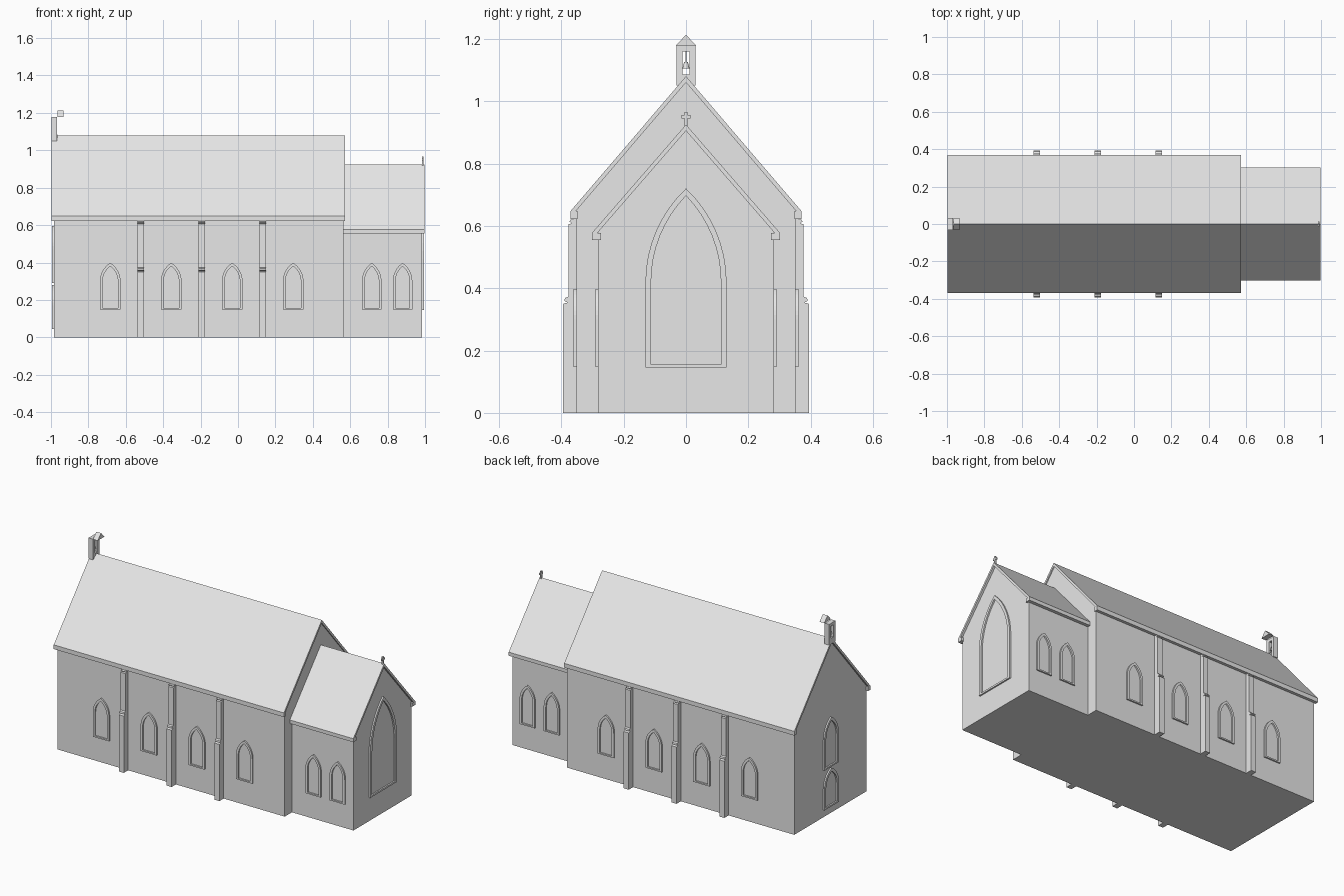
import bpy, bmesh, math
from mathutils import Vector

cube = bpy.data.objects.get("Cube")
if cube:
    bpy.data.objects.remove(cube, do_unlink=True)

stone = bpy.data.materials.new("pale_stone")
stone.use_nodes = True
COLOUR = (0.8, 0.8, 0.8, 1)
stone.diffuse_color = COLOUR
stone.node_tree.nodes["Principled BSDF"].inputs["Base Color"].default_value = COLOUR


def finish(name, bm):
    bmesh.ops.recalc_face_normals(bm, faces=bm.faces)
    mesh = bpy.data.meshes.new(name)
    bm.to_mesh(mesh)
    bm.free()
    mesh.materials.append(stone)
    obj = bpy.data.objects.new(name, mesh)
    bpy.context.collection.objects.link(obj)
    return obj


def prism(name, yz, x0, x1):
    """Extrude a y-z outline along x."""
    bm = bmesh.new()
    face = bm.faces.new([bm.verts.new((x0, y, z)) for y, z in yz])
    out = bmesh.ops.extrude_face_region(bm, geom=[face])
    moved = [v for v in out["geom"] if isinstance(v, bmesh.types.BMVert)]
    bmesh.ops.translate(bm, verts=moved, vec=(x1 - x0, 0, 0))
    return finish(name, bm)


def box(name, x0, x1, y0, y1, z0, z1):
    return prism(name, [(y0, z0), (y1, z0), (y1, z1), (y0, z1)], x0, x1)


def arch(half, bottom, spring, top, steps=8):
    """Pointed arch outline: two arcs meeting at the apex."""
    rise = top - spring
    radius = (half * half + rise * rise) / (2 * half)
    sweep = math.asin(min(1, rise / radius))
    if rise > radius:
        sweep = math.pi - sweep
    right = [(half - radius + radius * math.cos(sweep * i / steps),
              spring + radius * math.sin(sweep * i / steps)) for i in range(steps)]
    left = [(-u, v) for u, v in reversed(right)]
    return [(half, bottom)] + right + [(0, top)] + left + [(-half, bottom)]


def window_frame(name, origin, across, outward, half, bottom, spring, top, width, depth=0.009):
    """Raised pointed moulding standing on a wall."""
    outer = arch(half, bottom, spring, top)
    inner = arch(half - width, bottom + width * 0.6, spring, top - width * 1.3)
    origin, across, outward = Vector(origin), Vector(across), Vector(outward)
    bm = bmesh.new()
    loops = []
    for outline, lift in ((outer, -0.002), (outer, depth), (inner, depth), (inner, -0.002)):
        loops.append([bm.verts.new(origin + across * u + outward * lift + Vector((0, 0, v)))
                      for u, v in outline])
    n = len(outer)
    for k in range(4):
        a, b = loops[k], loops[(k + 1) % 4]
        for i in range(n):
            j = (i + 1) % n
            bm.faces.new((a[i], a[j], b[j], b[i]))
    finish(name, bm)


def hall(name, x0, x1, half, eave, ridge, roof_x0, roof_x1, over, roof_eave, thick, gutter):
    """Gabled body, roof slab and eaves courses."""
    slope = (ridge - roof_eave) / over
    under = ridge - thick
    shoulder = under - slope * half
    prism(name + "_walls", [(-half, 0), (half, 0), (half, shoulder), (0, under), (-half, shoulder)], x0, x1)
    prism(name + "_roof", [(-over, roof_eave), (0, ridge), (over, roof_eave),
                           (over, roof_eave - thick), (0, under), (-over, roof_eave - thick)],
          roof_x0, roof_x1)
    for side, label in ((1, "left"), (-1, "right")):
        ys = sorted((side * gutter, side * over))
        box(f"{name}_eaves_{label}", roof_x0, roof_x1, ys[0], ys[1], eave, roof_eave)


hall("nave", -0.985, 0.565, 0.352, 0.622, 1.08, -0.998, 0.572, 0.37, 0.648, 0.02, 0.348)
hall("chancel", 0.56, 0.985, 0.282, 0.555, 0.925, 0.56, 0.998, 0.302, 0.577, 0.02, 0.272)

# Two-stage buttresses with notched weathered caps, and side windows
buttress = [(0.34, 0), (0.394, 0), (0.394, 0.35), (0.38, 0.354), (0.391, 0.36), (0.388, 0.369),
            (0.377, 0.373), (0.377, 0.605), (0.367, 0.608), (0.374, 0.614), (0.37, 0.62), (0.34, 0.625)]
for side, label in ((1, "left"), (-1, "right")):
    for i in range(3):
        x = -0.52 + 0.326 * i
        prism(f"buttress_{label}_{i + 1}", [(side * y, z) for y, z in buttress], x - 0.017, x + 0.017)
    for i in range(4):
        window_frame(f"nave_window_{label}_{i + 1}", (-0.683 + 0.326 * i, side * 0.352, 0),
                     (1, 0, 0), (0, side, 0), 0.055, 0.148, 0.3, 0.398, 0.014)
    for i in range(2):
        window_frame(f"chancel_window_{label}_{i + 1}", (0.715 + 0.165 * i, side * 0.282, 0),
                     (1, 0, 0), (0, side, 0), 0.052, 0.148, 0.3, 0.398, 0.014)

# End openings
window_frame("great_window", (0.985, 0, 0), (0, 1, 0), (1, 0, 0), 0.13, 0.145, 0.42, 0.72, 0.018)
window_frame("door_frame", (-0.985, 0, 0), (0, 1, 0), (-1, 0, 0), 0.07, 0.045, 0.17, 0.28, 0.016)
window_frame("upper_end_window", (-0.985, 0, 0), (0, 1, 0), (-1, 0, 0), 0.07, 0.29, 0.47, 0.595, 0.016)

# Bell turret with open slot, offset cap and bell
for side, label in ((1, "left"), (-1, "right")):
    ys = sorted((side * 0.011, side * 0.031))
    box(f"turret_post_{label}", -0.998, -0.968, ys[0], ys[1], 1.05, 1.178)
box("turret_base", -0.998, -0.966, -0.012, 0.012, 1.05, 1.085)
box("turret_lintel", -0.998, -0.97, -0.012, 0.012, 1.16, 1.178)
prism("turret_cap", [(-0.033, 1.178), (0.033, 1.178), (0, 1.213)], -0.966, -0.934)
bm = bmesh.new()
bmesh.ops.create_cone(bm, cap_ends=True, segments=12, radius1=0.011, radius2=0.006, depth=0.02)
bmesh.ops.translate(bm, verts=bm.verts, vec=(-0.983, 0, 1.115))
finish("bell", bm)
box("bell_hanger", -0.985, -0.981, -0.002, 0.002, 1.12, 1.165)

# Gable cross
box("cross_upright", 0.984, 0.992, -0.005, 0.005, 0.915, 0.966)
box("cross_arms", 0.984, 0.992, -0.014, 0.014, 0.944, 0.956)
